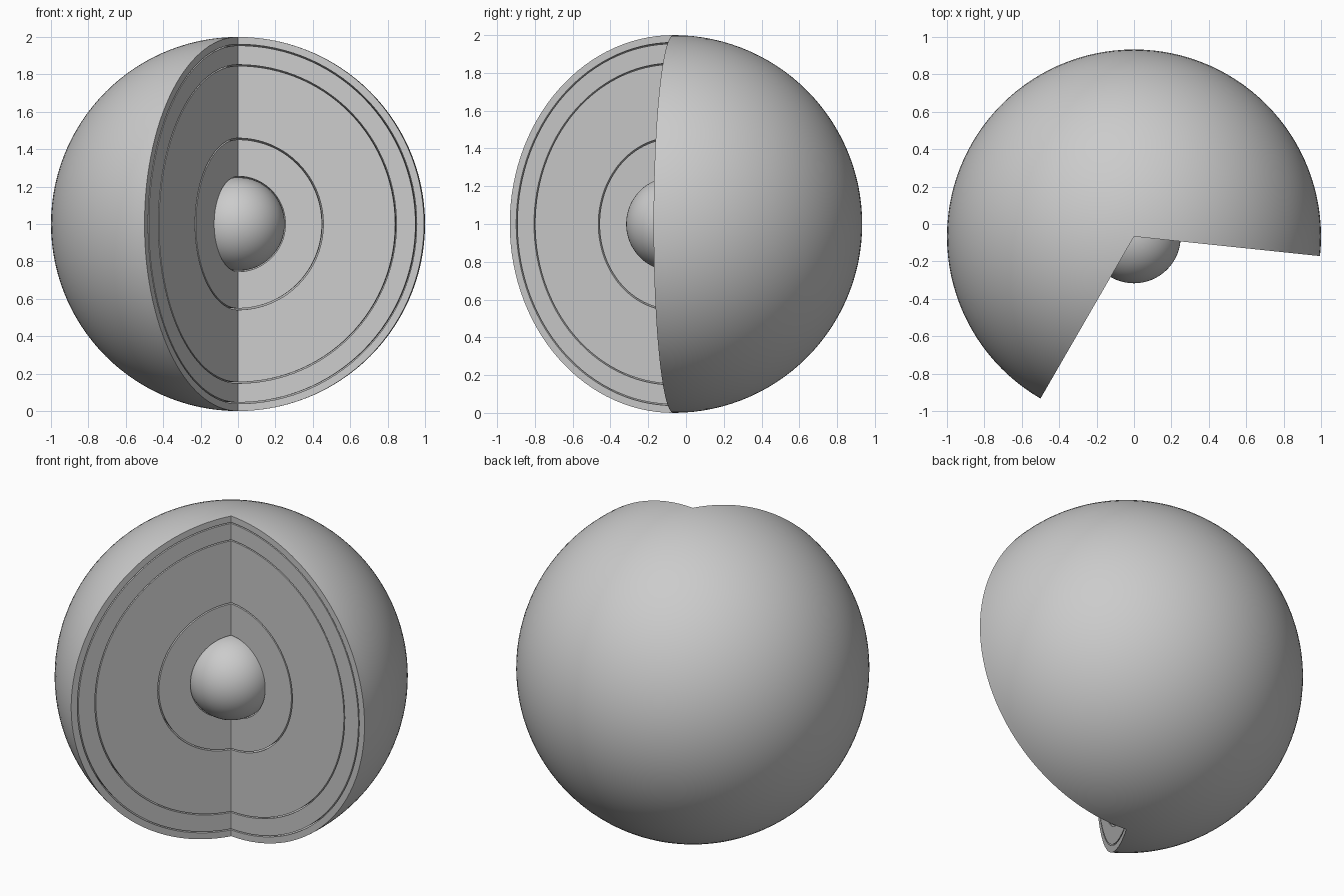
import bpy, bmesh
from math import sin, cos, pi, radians
from mathutils import Vector

if "Cube" in bpy.data.objects:
    bpy.data.objects.remove(bpy.data.objects["Cube"])

CENTRE = Vector((0, -0.067, 1))
START, END = radians(-6), radians(240)   # solid span; the rest is the open wedge
STEPS, RINGS = 82, 60


def finish(bm, name):
    mesh = bpy.data.meshes.new(name)
    bm.to_mesh(mesh)
    bm.free()
    ob = bpy.data.objects.new(name, mesh)
    bpy.context.collection.objects.link(ob)
    bpy.context.view_layer.objects.active = ob
    ob.select_set(True)
    bpy.ops.object.shade_smooth_by_angle(angle=radians(30))
    ob.select_set(False)
    return ob


def shell(name, r_out, r_in):
    """Thick spherical shell with an open wedge and flat cut faces."""
    bm = bmesh.new()
    grids = []
    for r in (r_out, r_in):
        grid = []
        for s in range(STEPS + 1):
            a = START + (END - START) * s / STEPS
            grid.append([bm.verts.new(CENTRE + r * Vector((
                sin(pi * k / RINGS) * cos(a), sin(pi * k / RINGS) * sin(a), cos(pi * k / RINGS))))
                for k in range(RINGS + 1)])
        for p, q in zip(grid, grid[1:]):
            for k in range(RINGS):
                bm.faces.new((p[k], p[k + 1], q[k + 1], q[k]))
        grids.append(grid)
    # flat cut faces
    for end in (0, -1):
        o, i = grids[0][end], grids[1][end]
        for k in range(RINGS):
            bm.faces.new((o[k], o[k + 1], i[k + 1], i[k]))
    bmesh.ops.remove_doubles(bm, verts=bm.verts, dist=1e-5)
    bmesh.ops.recalc_face_normals(bm, faces=bm.faces)
    return finish(bm, name)


# nested layers, separated by hairline gaps
for name, r_out, r_in in (("outer_crust", 1.0, 0.961),
                          ("upper_layer", 0.954, 0.852),
                          ("middle_layer", 0.845, 0.459),
                          ("inner_layer", 0.451, 0.255)):
    shell(name, r_out, r_in)

# whole ball at the centre
bm = bmesh.new()
bmesh.ops.create_uvsphere(bm, u_segments=64, v_segments=32, radius=0.25)
bmesh.ops.translate(bm, verts=bm.verts, vec=CENTRE)
finish(bm, "core")
